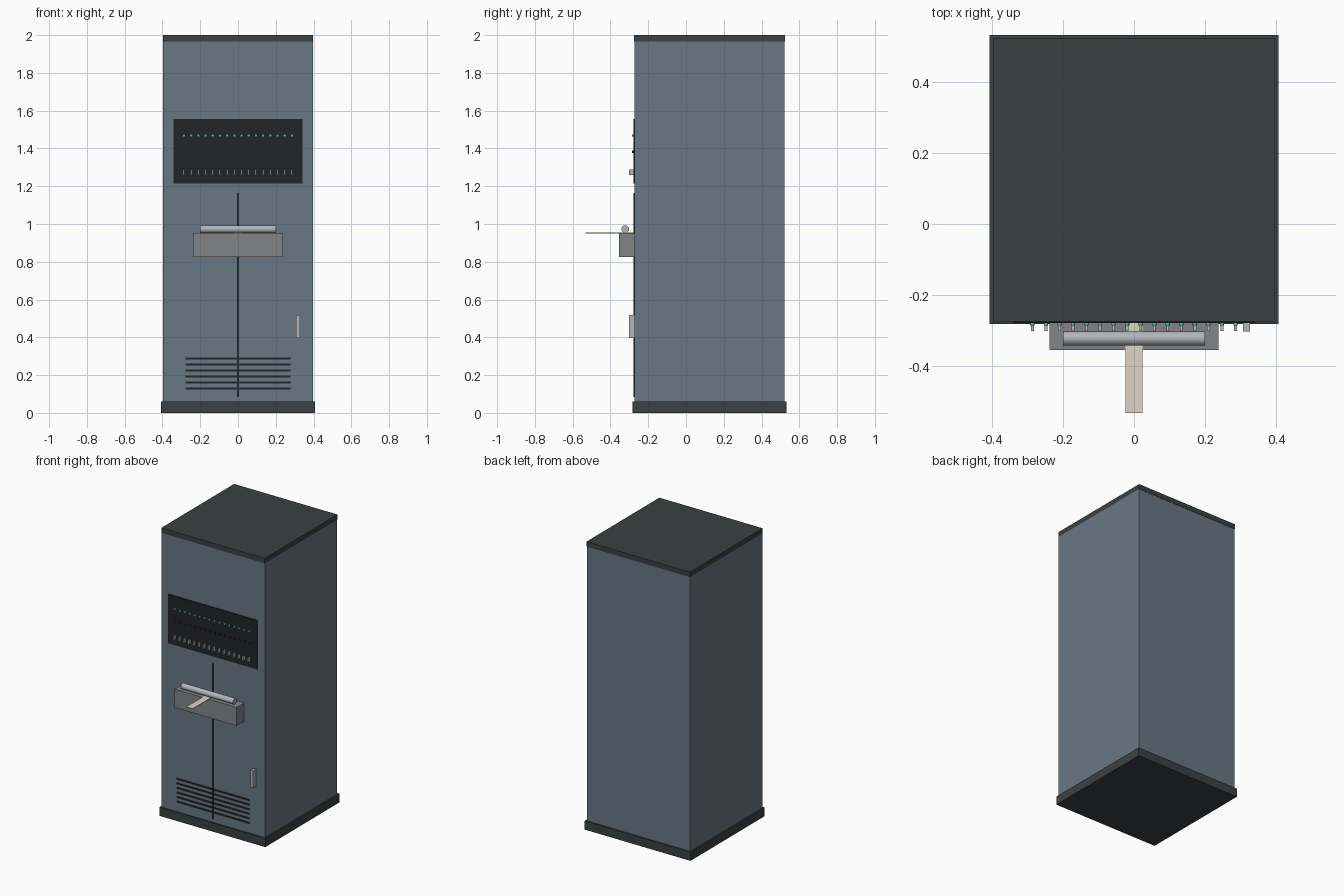
import bpy, math

if "Cube" in bpy.data.objects:
    bpy.data.objects.remove(bpy.data.objects["Cube"])


def material(name, rgb):
    m = bpy.data.materials.new(name)
    m.diffuse_color = (*rgb, 1)
    m.use_nodes = True
    m.node_tree.nodes["Principled BSDF"].inputs["Base Color"].default_value = m.diffuse_color
    return m


BLUE = material("blue_grey", (0.14, 0.185, 0.23))
DARK = material("charcoal", (0.045, 0.052, 0.054))
BLACK = material("panel_black", (0.016, 0.018, 0.02))
GREY = material("mid_grey", (0.22, 0.23, 0.235))
STEEL = material("steel", (0.45, 0.47, 0.49))
PAPER = material("paper", (0.72, 0.67, 0.55))
GREEN = material("lit_green", (0.08, 0.5, 0.3))
UNLIT = material("unlit_lamp", (0.03, 0.012, 0.012))


def box(name, x, y, z, mat):
    """Box from (min, max) ranges on each axis."""
    bpy.ops.mesh.primitive_cube_add(
        size=1, location=[(r[0] + r[1]) / 2 for r in (x, y, z)])
    o = bpy.context.object
    o.name = name
    o.scale = [r[1] - r[0] for r in (x, y, z)]
    bpy.ops.object.transform_apply(location=False, rotation=False, scale=True)
    o.data.materials.append(mat)
    return o


def cylinder(name, loc, radius, depth, rot, mat, sides=32):
    bpy.ops.mesh.primitive_cylinder_add(
        vertices=sides, radius=radius, depth=depth, location=loc, rotation=rot)
    o = bpy.context.object
    o.name = name
    o.data.materials.append(mat)
    bpy.ops.object.shade_smooth_by_angle()
    return o


FRONT = -0.272

# Cabinet shell
box("plinth", (-0.407, 0.407), (-0.282, 0.532), (0, 0.06), DARK)
box("cabinet_body", (-0.397, 0.397), (FRONT, 0.522), (0.06, 1.965), BLUE)
box("top_cap", (-0.397, 0.397), (FRONT - 0.002, 0.524), (1.965, 2.0), DARK)

# Control panel with two lamp rows and a switch row
box("control_panel", (-0.341, 0.341), (-0.279, FRONT + 0.004), (1.215, 1.555), BLACK)
for i in range(16):
    x = -0.286 + i * 0.0381
    for row, z, mat in (("upper", 1.468, GREEN), ("lower", 1.383, UNLIT)):
        cylinder(f"{row}_lamp_{i}", (x, -0.281, z), 0.006, 0.01,
                 (math.pi / 2, 0, 0), mat, 12)
    box(f"toggle_switch_{i}", (x - 0.004, x + 0.004), (-0.301, -0.276),
        (1.259, 1.288), STEEL)

# Door seam and ventilation slots
box("door_seam", (-0.004, 0.004), (-0.278, FRONT + 0.004), (0.085, 1.165), BLACK)
for i in range(6):
    z = 0.13 + i * 0.0317
    box(f"vent_slot_{i}", (-0.278, 0.278), (-0.277, FRONT + 0.004),
        (z - 0.005, z + 0.005), BLACK)

# Door handle
box("door_handle", (0.307, 0.327), (-0.302, FRONT + 0.004), (0.397, 0.517), STEEL)

# Paper tape unit
box("tape_reader", (-0.238, 0.238), (-0.355, FRONT + 0.004), (0.825, 0.953), GREY)
cylinder("tape_roller", (0, -0.322, 0.973), 0.02, 0.4, (0, math.pi / 2, 0), STEEL)
box("paper_tape", (-0.024, 0.024), (-0.532, FRONT), (0.951, 0.955), PAPER)
